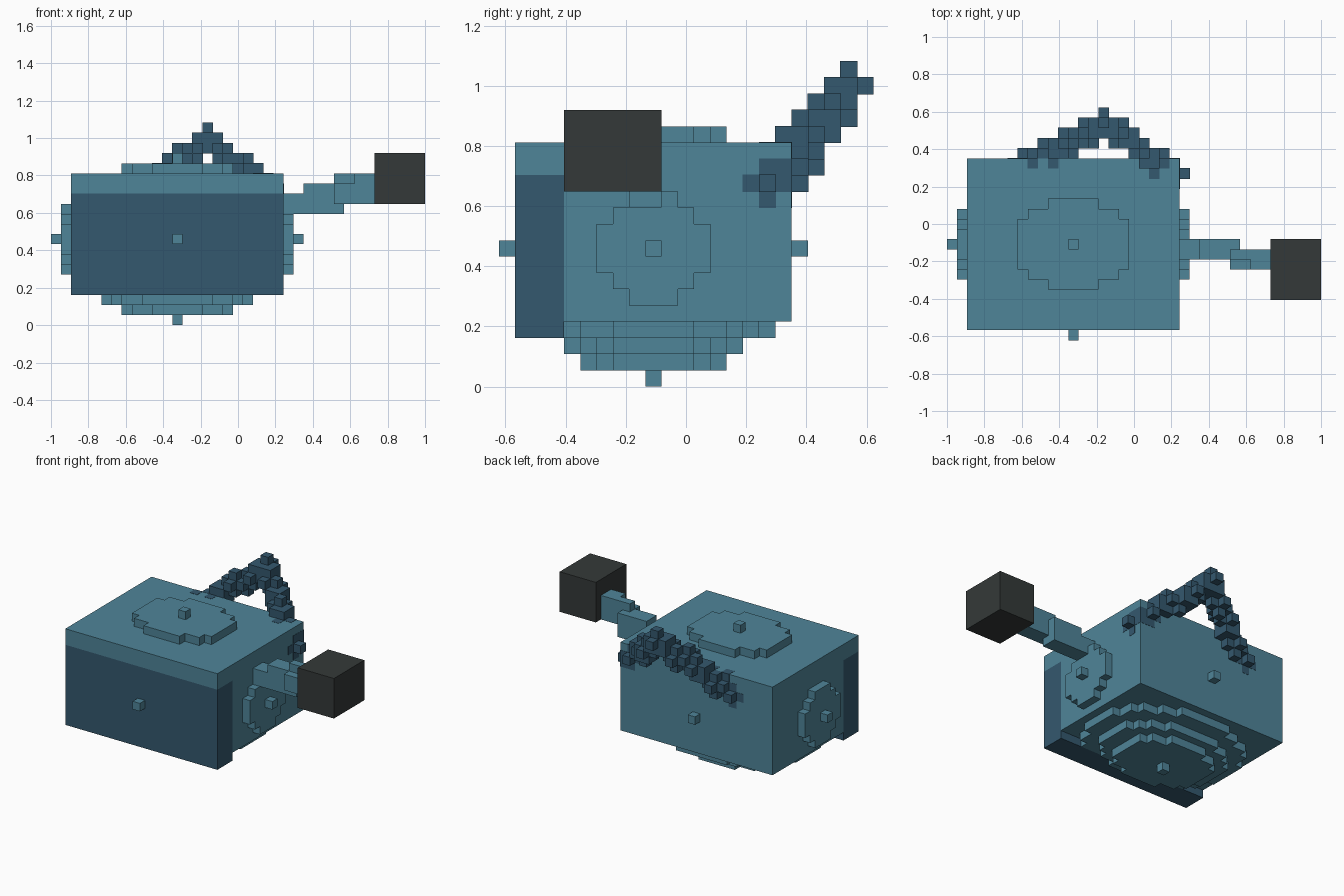
import bpy, bmesh, math
from mathutils import Vector

if "Cube" in bpy.data.objects:
    bpy.data.objects.remove(bpy.data.objects["Cube"], do_unlink=True)

V = 2 / 37                                   # edge of one block
ORIGIN = Vector((-1.0, -11.5 * V, 0.0))      # corner of block (0, 0, 0)
DIRS = [(1, 0, 0), (-1, 0, 0), (0, 1, 0), (0, -1, 0), (0, 0, 1), (0, 0, -1)]


def material(name, rgb):
    def linear(c):
        c /= 255
        return c / 12.92 if c <= 0.04045 else ((c + 0.055) / 1.055) ** 2.4
    col = (*[linear(c) for c in rgb], 1)
    m = bpy.data.materials.new(name)
    m.diffuse_color = col
    m.use_nodes = True
    bsdf = m.node_tree.nodes["Principled BSDF"]
    bsdf.inputs["Base Color"].default_value = col
    bsdf.inputs["Roughness"].default_value = 0.8
    return m


TEAL = material("teal", (79, 133, 153))
NAVY = material("dark slate blue", (52, 88, 110))
CHARCOAL = material("charcoal", (52, 57, 56))


def finish(name, bm, mat):
    me = bpy.data.meshes.new(name)
    bm.to_mesh(me)
    bm.free()
    me.materials.append(mat)
    ob = bpy.data.objects.new(name, me)
    bpy.context.collection.objects.link(ob)
    return ob


def blocks(name, cells, mat, swell=0.0):
    """Outer skin of a set of grid blocks; swell pushes the skin outward."""
    cells = set(cells)
    bm = bmesh.new()
    for c in cells:
        centre = ORIGIN + (Vector(c) + Vector((0.5, 0.5, 0.5))) * V
        for d in DIRS:
            if tuple(a + b for a, b in zip(c, d)) in cells:
                continue
            n = Vector(d)
            u = Vector((d[1], d[2], d[0]))
            w = n.cross(u)
            h = V / 2 + swell
            bm.faces.new([bm.verts.new(centre + (n + u * s + w * t) * h)
                          for s, t in ((-1, -1), (1, -1), (1, 1), (-1, 1))])
    bmesh.ops.remove_doubles(bm, verts=bm.verts, dist=1e-5)
    bmesh.ops.dissolve_limit(bm, angle_limit=0.01, verts=bm.verts, edges=bm.edges)
    return finish(name, bm, mat)


def box(lo, hi):
    """All blocks from lo up to, not including, hi."""
    return [(i, j, k) for i in range(lo[0], hi[0])
            for j in range(lo[1], hi[1]) for k in range(lo[2], hi[2])]


def ellipse(a, b):
    return [(p, q) for p in range(-10, 11) for q in range(-10, 11)
            if (p / a) ** 2 + (q / b) ** 2 <= 1]


# Main body: side profile with a notch for the front panel, extruded along x
profile = [(4, 4), (18, 4), (18, 15), (1, 15), (1, 13), (4, 13)]
bm = bmesh.new()
face = bm.faces.new([bm.verts.new(ORIGIN + Vector((2, j, k)) * V) for j, k in profile])
ext = bmesh.ops.extrude_face_region(bm, geom=[face])
bmesh.ops.translate(bm, vec=(21 * V, 0, 0),
                    verts=[g for g in ext["geom"] if isinstance(g, bmesh.types.BMVert)])
bmesh.ops.recalc_face_normals(bm, faces=bm.faces)
finish("body", bm, TEAL)

# Dark front panel
blocks("front_panel", box((2, 1, 3), (23, 4, 13)), NAVY)

# Stepped discs on top, bottom and both sides
blocks("top_disc", [(12 + p, 9 + q, 15) for p, q in ellipse(5.6, 4.6)], TEAL)
for k, a, b in ((3, 9.6, 7.6), (2, 7.6, 5.6), (1, 5.6, 4.6)):
    blocks(f"bottom_step_{k}",
           [(12 + p, 9 + q, k) for p, q in ellipse(a, b) if 9 + q >= 4], TEAL)
for side, i in (("left", 23), ("right", 1)):
    blocks(side + "_disc", [(i, 9 + p, 8 + q) for p, q in ellipse(3.6, 3.6)], TEAL)

# Single-block nub at the middle of each side
nubs = {"front": (12, 0, 8), "back": (12, 18, 8), "top": (12, 9, 16),
        "bottom": (12, 9, 0), "left": (24, 9, 8), "right": (0, 9, 8)}
for name, cell in nubs.items():
    blocks(name + "_nub", [cell], TEAL)

# Stepped arm and the dark block at its end
arm = (box((23, 8, 11), (29, 10, 13)) + box((25, 8, 12), (29, 10, 14))
       + box((28, 7, 12), (32, 9, 14)) + box((28, 8, 14), (32, 9, 15))
       + box((30, 7, 14), (32, 8, 15)))
blocks("arm", arm, TEAL)
blocks("end_block", box((32, 4, 12), (37, 10, 17)), CHARCOAL)


# Peaked strap at the back: two stepped lines drawn with a plus-shaped brush
def stroke(start, end):
    steps = max(abs(e - s) for s, e in zip(start, end))
    for n in range(steps + 1):
        c = tuple(math.ceil(s + (e - s) * n / steps - 0.5 - 1e-6)
                  for s, e in zip(start, end))
        yield c
        for d in DIRS:
            yield tuple(a + b for a, b in zip(c, d))


peak = (15, 21, 18)
strap = list(stroke(peak, (7, 17, 12))) + list(stroke(peak, (22, 16, 12)))
blocks("back_strap", strap, NAVY, swell=0.0015)
